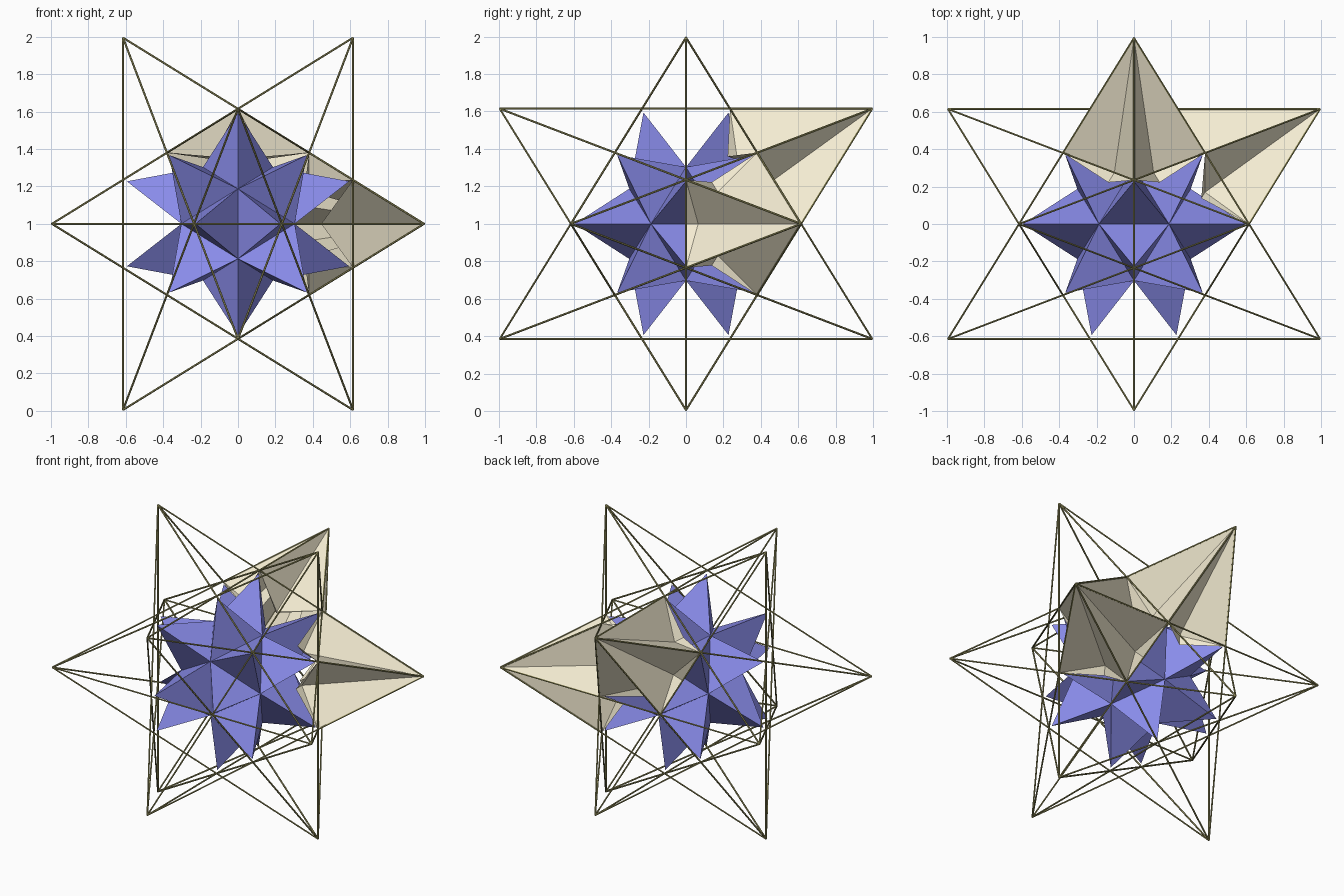
import bpy, bmesh, math
from mathutils import Vector
from itertools import combinations, product

if "Cube" in bpy.data.objects:
    bpy.data.objects.remove(bpy.data.objects["Cube"])

PHI = (1 + 5 ** 0.5) / 2
S = 0.995                      # leaves room for the bar thickness
CENTRE = Vector((0, 0, 1))


def cyclic(a, b, c):
    pts = set()
    for s in product((1, -1), repeat=3):
        p = (a * s[0] + 0.0, b * s[1] + 0.0, c * s[2] + 0.0)
        for i in range(3):
            pts.add(p[i:] + p[:i])
    return [Vector(p) for p in sorted(pts)]


def material(name, color):
    m = bpy.data.materials.new(name)
    m.diffuse_color = (*color, 1)
    m.use_nodes = True
    m.node_tree.nodes["Principled BSDF"].inputs["Base Color"].default_value = m.diffuse_color
    return m


def add_object(name, bm, mat):
    bmesh.ops.remove_doubles(bm, verts=bm.verts, dist=1e-5)
    bmesh.ops.recalc_face_normals(bm, faces=bm.faces)
    bmesh.ops.translate(bm, verts=bm.verts, vec=CENTRE)
    mesh = bpy.data.meshes.new(name)
    bm.to_mesh(mesh)
    bm.free()
    ob = bpy.data.objects.new(name, mesh)
    ob.data.materials.append(mat)
    bpy.context.collection.objects.link(ob)


def tri(bm, *pts):
    bm.faces.new([bm.verts.new(p) for p in pts])


blue = material("blue", (0.25, 0.26, 0.82))
sand = material("sand", (0.93, 0.86, 0.66))
olive = material("olive", (0.33, 0.31, 0.12))

# Outer star tips (icosahedral) and inner corners (dodecahedral)
tips = cyclic(1, 1 / PHI, 0)
c = PHI ** -2
corners = cyclic(c, c, c) + cyclic(1 / PHI, 0, PHI ** -3)

# Thin bars along the 30 long edges
bm = bmesh.new()
for a, b in combinations(tips, 2):
    d = (b - a) * S
    if abs((b - a).length - 2) < 0.01:
        res = bmesh.ops.create_cone(bm, cap_ends=True, segments=6, radius1=0.0055,
                                    radius2=0.0055, depth=d.length)
        rot = d.to_track_quat('Z', 'Y').to_matrix()
        bmesh.ops.rotate(bm, verts=res['verts'], matrix=rot)
        bmesh.ops.translate(bm, verts=res['verts'], vec=(a + b) * S / 2)
add_object("edge_bars", bm, olive)

# Inner star: a three-sided spike towards each corner
bm = bmesh.new()
for v in corners:
    base = sorted(tips, key=lambda t: -t.dot(v))[:3]
    for a, b in combinations(base, 2):
        tri(bm, v * 0.962, a * 0.303, b * 0.303)
add_object("inner_star", bm, blue)


# Grooved five-sided spikes of the outer star
def outer_spike(name, t):
    bm = bmesh.new()
    axis = t.normalized()
    side = axis.orthogonal().normalized()
    other = axis.cross(side)
    ring = sorted(sorted(corners, key=lambda v: -v.dot(t))[:5],
                  key=lambda v: math.atan2(v.dot(other), v.dot(side)))
    for i in range(5):
        a, b = ring[i], ring[(i + 1) % 5]
        mid = (a + b) / 2
        root = mid * (PHI / 5 ** 0.5)                 # foot between two spikes
        end = mid.normalized() * c                    # groove heads for this point
        groove = t + (end - t) * ((1 - 5 ** -0.5) / (1 - c))
        for v in (a, b):
            tri(bm, t * S, v * S, groove * S)
            tri(bm, groove * S, v * S, root * S)
    add_object(name, bm, sand)


outer_spike("outer_spike_back", Vector((0, 1, 1 / PHI)))
outer_spike("outer_spike_right", Vector((1, 1 / PHI, 0)))
